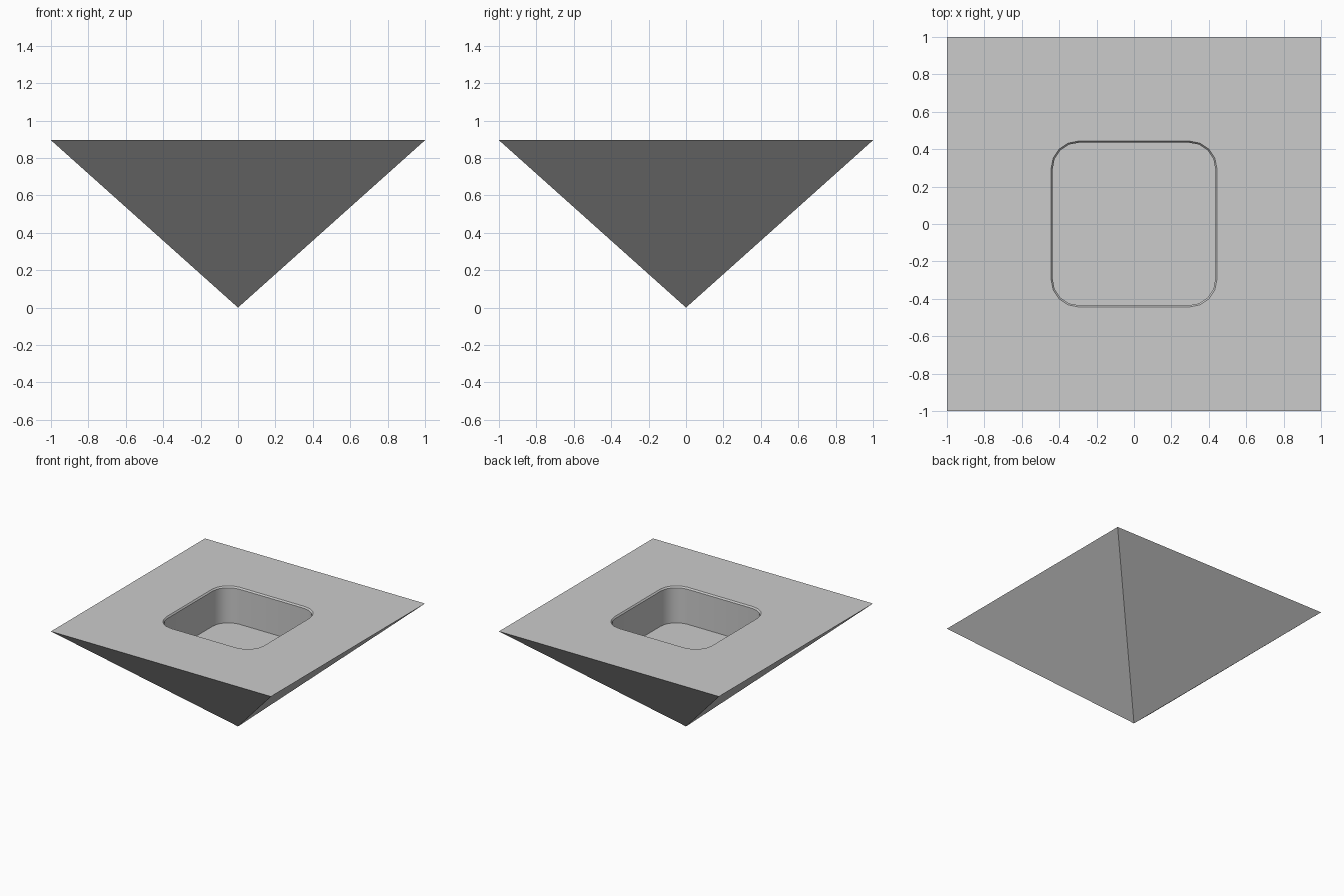
import bpy, bmesh, math

cube = bpy.data.objects.get("Cube")
if cube:
    bpy.data.objects.remove(cube, do_unlink=True)

HEIGHT = 0.895
STEPS = 4          # segments in each rounded pocket corner
CORNER = 0.14      # pocket corner radius

grey = bpy.data.materials.new("light_grey")
grey.use_nodes = True
colour = (0.6, 0.6, 0.6, 1)
grey.diffuse_color = colour
grey.node_tree.nodes["Principled BSDF"].inputs["Base Color"].default_value = colour

bm = bmesh.new()


def rounded_loop(half, radius, z):
    """Counter-clockwise rounded square, starting at the +x +y corner."""
    loop = []
    for q in range(4):
        middle = math.radians(45 + 90 * q)
        reach = (half - radius) * math.sqrt(2)
        cx, cy = reach * math.cos(middle), reach * math.sin(middle)
        for i in range(STEPS + 1):
            a = math.radians(90 * (q + i / STEPS))
            loop.append(bm.verts.new((cx + radius * math.cos(a), cy + radius * math.sin(a), z)))
    return loop


# Inverted pyramid sides
apex = bm.verts.new((0, 0, 0))
corners = [bm.verts.new((x, y, HEIGHT)) for x, y in ((1, 1), (-1, 1), (-1, -1), (1, -1))]
for q in range(4):
    bm.faces.new((apex, corners[(q + 1) % 4], corners[q]))

# Pocket: softened rim, walls and floor
rim = rounded_loop(0.444, CORNER + 0.009, HEIGHT)
lip = rounded_loop(0.435, CORNER, HEIGHT - 0.012)
base = rounded_loop(0.435, CORNER, HEIGHT - 0.3)
count = len(rim)
for upper, lower in ((rim, lip), (lip, base)):
    for i in range(count):
        j = (i + 1) % count
        bm.faces.new((upper[i], upper[j], lower[j], lower[i]))
bm.faces.new(base)

# Flat top around the pocket
for q in range(4):
    first = q * (STEPS + 1)
    for i in range(first, first + STEPS):
        bm.faces.new((corners[q], rim[i + 1], rim[i]))
    last = first + STEPS
    bm.faces.new((corners[q], corners[(q + 1) % 4], rim[(last + 1) % count], rim[last]))

bmesh.ops.recalc_face_normals(bm, faces=bm.faces)
mesh = bpy.data.meshes.new("pyramid_with_pocket")
bm.to_mesh(mesh)
bm.free()
mesh.materials.append(grey)
body = bpy.data.objects.new("pyramid_with_pocket", mesh)
bpy.context.collection.objects.link(body)

# Smooth only the rounded pocket corners
bpy.ops.object.select_all(action="DESELECT")
body.select_set(True)
bpy.context.view_layer.objects.active = body
bpy.ops.object.shade_smooth_by_angle(angle=math.radians(30))
